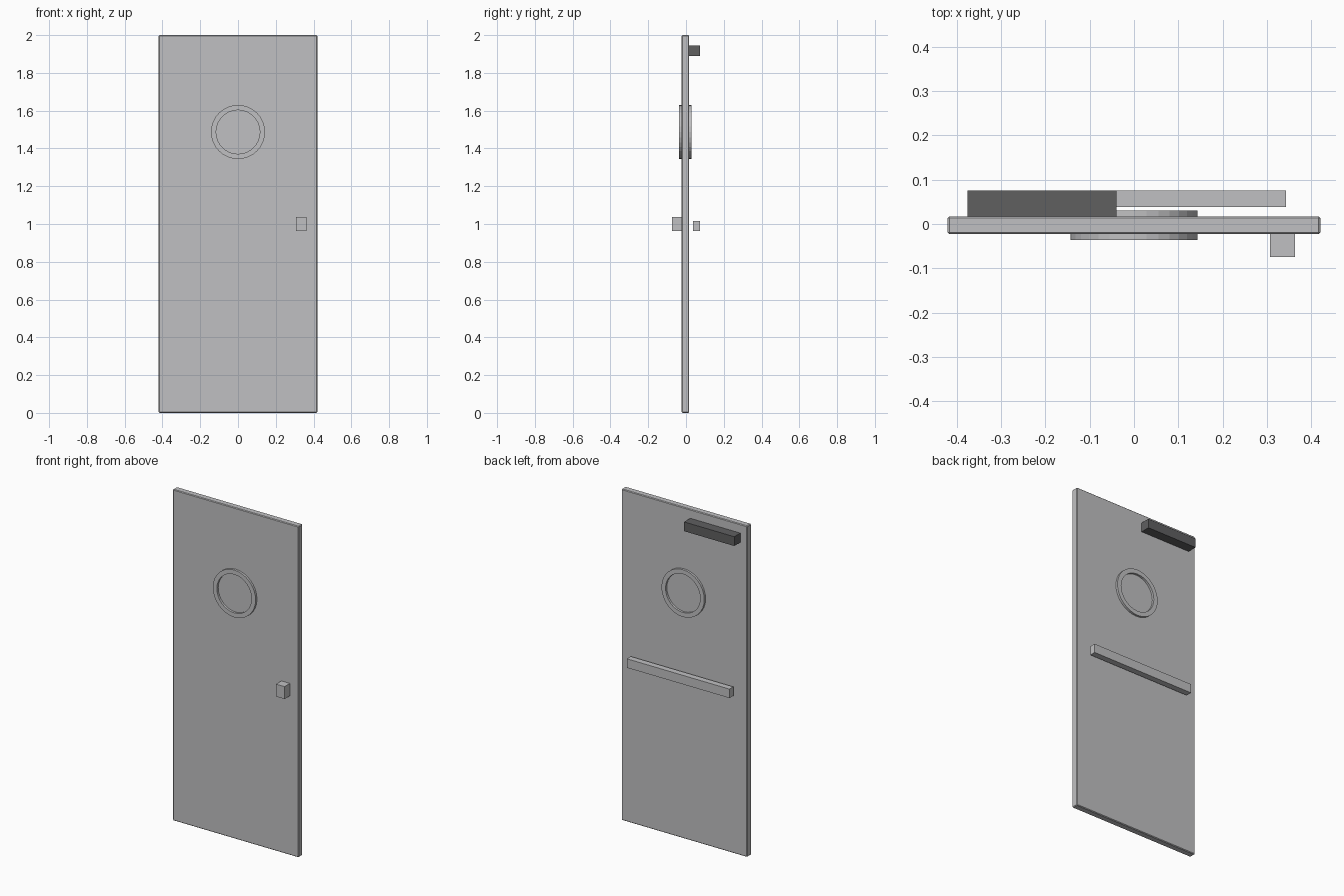
import bpy, bmesh, math

if "Cube" in bpy.data.objects:
    bpy.data.objects.remove(bpy.data.objects["Cube"])


def material(name, rgb):
    m = bpy.data.materials.new(name)
    m.diffuse_color = (*rgb, 1)
    m.use_nodes = True
    m.node_tree.nodes["Principled BSDF"].inputs["Base Color"].default_value = m.diffuse_color
    return m


GREY = material("painted grey", (0.53, 0.53, 0.54))
DARK = material("dark grey", (0.115, 0.115, 0.118))


def finish(name, bm, mat):
    bmesh.ops.recalc_face_normals(bm, faces=bm.faces)
    mesh = bpy.data.meshes.new(name)
    bm.to_mesh(mesh)
    bm.free()
    mesh.materials.append(mat)
    ob = bpy.data.objects.new(name, mesh)
    bpy.context.collection.objects.link(ob)
    return ob


def box(name, x, y, z, mat, bevel=0):
    """Box from (min, max) pairs, with optional chamfered edges."""
    bm = bmesh.new()
    bmesh.ops.create_cube(bm, size=1)
    for v in bm.verts:
        v.co = [lo + (c + 0.5) * (hi - lo) for c, (lo, hi) in zip(v.co, (x, y, z))]
    ob = finish(name, bm, mat)
    if bevel:
        mod = ob.modifiers.new("edge", 'BEVEL')
        mod.width, mod.segments = bevel, 1
    return ob


def ring(name, z, y0, y1, outer, inner, mat, n=32):
    """Flat ring around the y axis, made by joining rectangular sections."""
    bm = bmesh.new()
    section = [(outer, y0), (outer, y1), (inner, y1), (inner, y0)]
    loops = []
    for i in range(n):
        a = 2 * math.pi * i / n
        loops.append([bm.verts.new((r * math.cos(a), y, z + r * math.sin(a)))
                      for r, y in section])
    for i in range(n):
        a, b = loops[i], loops[(i + 1) % n]
        for j in range(4):
            k = (j + 1) % 4
            bm.faces.new((a[j], a[k], b[k], b[j]))
    return finish(name, bm, mat)


# Door leaf
FRONT, BACK = -0.023, 0.017
box("door_leaf", (-0.42, 0.42), (FRONT, BACK), (0, 2), GREY, 0.004)

# Round window trims on both faces
ring("window_trim_front", 1.487, -0.036, FRONT + 0.002, 0.143, 0.116, GREY)
ring("window_trim_back", 1.487, BACK - 0.002, 0.030, 0.143, 0.116, GREY)

# Front handle, back push bar and door closer
box("handle", (0.306, 0.363), (-0.074, FRONT), (0.962, 1.037), GREY)
box("push_bar", (-0.343, 0.343), (0.038, 0.075), (0.963, 1.017), GREY)
box("door_closer", (-0.375, -0.04), (BACK, 0.075), (1.89, 1.946), DARK)
